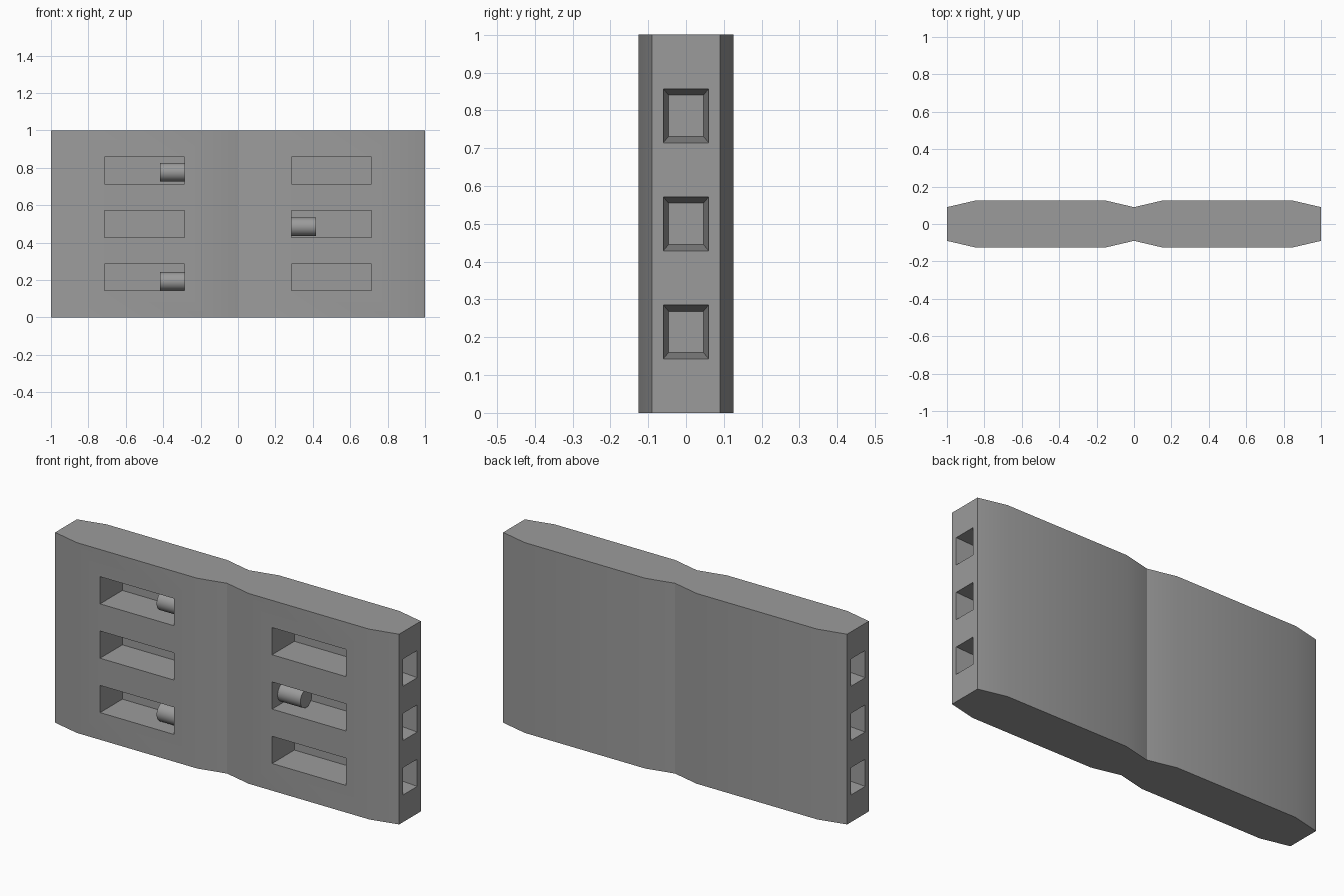
import bpy, bmesh, math

if "Cube" in bpy.data.objects:
    bpy.data.objects.remove(bpy.data.objects["Cube"], do_unlink=True)

# Single grey material
grey = bpy.data.materials.new("mid_grey")
grey.use_nodes = True
GREY = (0.33, 0.33, 0.33, 1)
grey.diffuse_color = GREY
grey.node_tree.nodes["Principled BSDF"].inputs["Base Color"].default_value = GREY

U = 1 / 7                      # spacing module of the pockets
ROWS = [U, 3 * U, 5 * U]       # lower edge of each pocket row


def loft(bm, rings):
    """Closed solid through a list of equally long point rings."""
    loops = [[bm.verts.new(p) for p in ring] for ring in rings]
    n = len(loops[0])
    for a, b in zip(loops, loops[1:]):
        for i in range(n):
            j = (i + 1) % n
            bm.faces.new((a[i], a[j], b[j], b[i]))
    bm.faces.new(loops[0][::-1])
    bm.faces.new(loops[-1])


def finish(name, bm):
    bmesh.ops.recalc_face_normals(bm, faces=bm.faces)
    mesh = bpy.data.meshes.new(name)
    bm.to_mesh(mesh)
    bm.free()
    mesh.materials.append(grey)
    ob = bpy.data.objects.new(name, mesh)
    bpy.context.collection.objects.link(ob)
    return ob


def activate(ob):
    bpy.ops.object.select_all(action='DESELECT')
    ob.select_set(True)
    bpy.context.view_layer.objects.active = ob


def smooth(ob, degrees):
    activate(ob)
    bpy.ops.object.shade_smooth_by_angle(angle=math.radians(degrees))


def rect_x(x, hy, z0, z1):
    return [(x, -hy, z0), (x, hy, z0), (x, hy, z1), (x, -hy, z1)]


def rect_y(y, x0, x1, z0, z1):
    return [(x0, y, z0), (x1, y, z0), (x1, y, z1), (x0, y, z1)]


def half_body(name, s):
    # Tapered slab outline, extruded upward
    side = [(0, 0.09), (0.15, 0.125), (0.85, 0.125), (1, 0.09)]
    outline = [(s * x, -y) for x, y in side] + [(s * x, y) for x, y in side[::-1]]
    bm = bmesh.new()
    loft(bm, [[(x, y, z) for x, y in outline] for z in (0, 1)])
    body = finish(name, bm)

    # Front slots and tapered end sockets
    cut = bmesh.new()
    for z in ROWS:
        loft(cut, [rect_y(y, s * 2 * U, s * 5 * U, z, z + U) for y in (-0.2, 0.06)])
        loft(cut, [rect_x(s * 1.05, 0.06, z, z + U),
                   rect_x(s * 1.0, 0.06, z, z + U),
                   rect_x(s * 6 * U, 0.046, z + 0.017, z + U - 0.017)])
    cutter = finish("cutter", cut)
    cutter.hide_render = True
    mod = body.modifiers.new("pockets", 'BOOLEAN')
    mod.operation = 'DIFFERENCE'
    mod.solver = 'EXACT'
    mod.object = cutter
    activate(body)
    bpy.ops.object.modifier_apply(modifier=mod.name)
    bpy.data.objects.remove(cutter, do_unlink=True)
    smooth(body, 20)


def peg(name, s, z):
    # Round peg fixed to the inner wall of a slot
    r, y, n = 0.049, -0.03, 32
    ring = [(y + r * math.cos(2 * math.pi * i / n), z + r * math.sin(2 * math.pi * i / n))
            for i in range(n)]
    bm = bmesh.new()
    loft(bm, [[(s * x, a, b) for a, b in ring] for x in (2 * U, 0.418)])
    smooth(finish(name, bm), 30)


half_body("left_half", 1)
half_body("right_half", -1)
peg("right_upper_peg", -1, 0.777)
peg("left_middle_peg", 1, 0.485)
peg("right_lower_peg", -1, 0.193)
